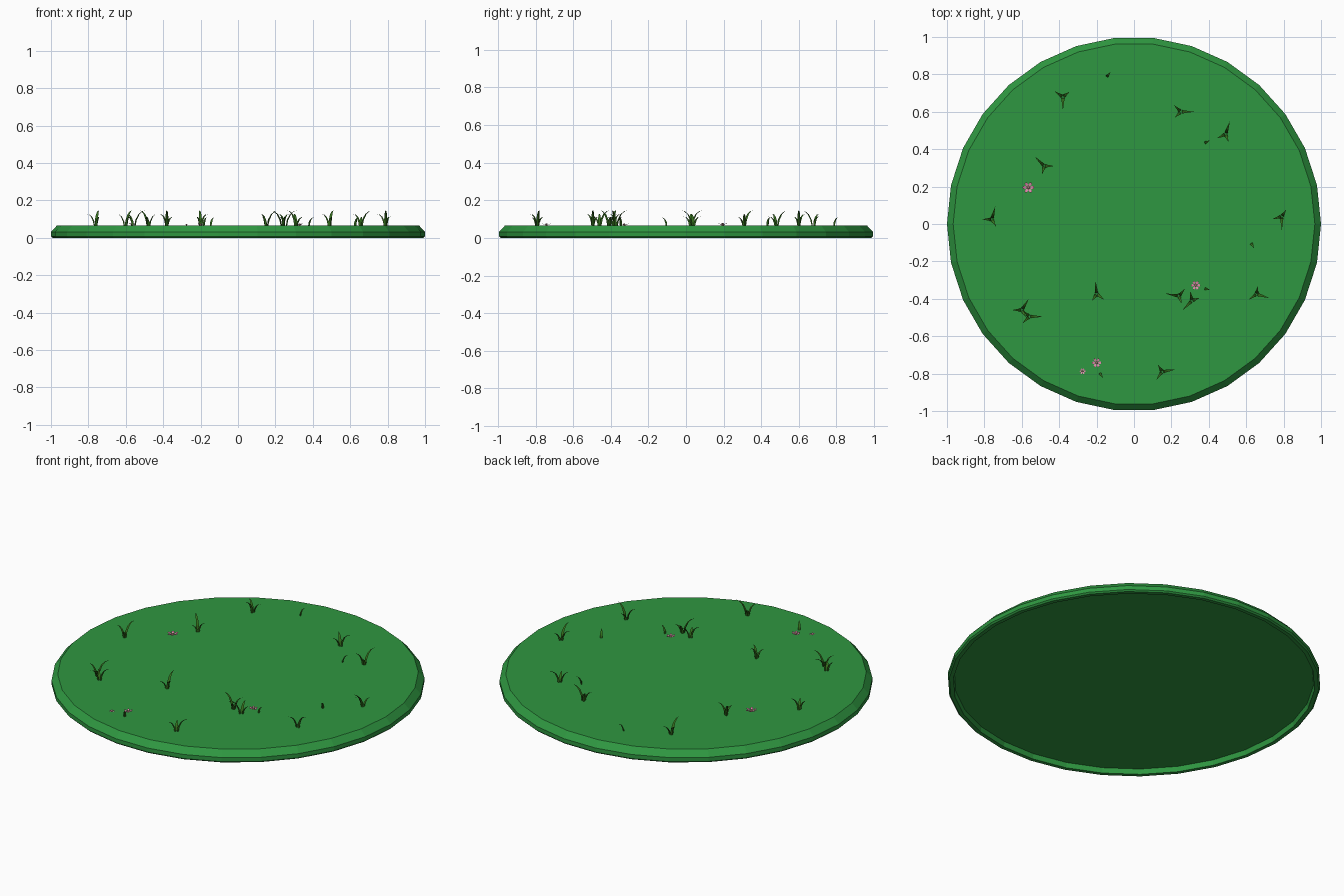
import bpy, bmesh, math
from mathutils import Vector

if "Cube" in bpy.data.objects:
    bpy.data.objects.remove(bpy.data.objects["Cube"])

TOP = 0.067


def material(name, col):
    m = bpy.data.materials.new(name)
    m.diffuse_color = (*col, 1)
    m.use_nodes = True
    m.node_tree.nodes["Principled BSDF"].inputs["Base Color"].default_value = m.diffuse_color
    return m


GREEN = material("turf_green", (0.028, 0.31, 0.052))
GRASS = material("grass_green", (0.035, 0.16, 0.012))
PINK = material("petal_pink", (0.75, 0.25, 0.42))
CORE = material("flower_core", (0.7, 0.35, 0.3))


def finish(name, bm, mats):
    bmesh.ops.recalc_face_normals(bm, faces=bm.faces)
    me = bpy.data.meshes.new(name)
    bm.to_mesh(me)
    bm.free()
    for m in mats:
        me.materials.append(m)
    ob = bpy.data.objects.new(name, me)
    bpy.context.collection.objects.link(ob)
    return ob


# Ground disc: 30-sided, bevelled top edge, shallow recess below
bm = bmesh.new()
N = 30
profile = [(0.967, TOP), (1.0, 0.032), (1.0, 0.008), (0.992, 0), (0.97, 0), (0.965, 0.03)]
rings = [[bm.verts.new((r * math.cos(math.tau * i / N), r * math.sin(math.tau * i / N), z))
          for i in range(N)] for r, z in profile]
for a, b in zip(rings, rings[1:]):
    for i in range(N):
        j = (i + 1) % N
        bm.faces.new((a[i], a[j], b[j], b[i]))
bm.faces.new(rings[0])
bm.faces.new(rings[-1])
finish("ground_disc", bm, [GREEN])


def blade(bm, x, y, angle, reach, height, width):
    """Three-sided tapering blade that arcs outwards."""
    out = Vector((math.cos(angle), math.sin(angle), 0))
    side = Vector((-out.y, out.x, 0))
    base = Vector((x, y, TOP - 0.004))
    prev = None
    for t, h, w in ((0.08, 0, 0.8), (0.16, 0.4, 1), (0.38, 0.75, 0.75), (0.65, 0.94, 0.45)):
        c = base + out * reach * t + Vector((0, 0, height * h))
        ring = [bm.verts.new(c + side * w * width / 2),
                bm.verts.new(c - side * w * width / 2),
                bm.verts.new(c + out * w * width * 0.45)]
        if prev:
            for i in range(3):
                j = (i + 1) % 3
                bm.faces.new((prev[i], prev[j], ring[j], ring[i]))
        else:
            bm.faces.new(ring)
        prev = ring
    tip = bm.verts.new(base + out * reach + Vector((0, 0, height)))
    for i in range(3):
        bm.faces.new((prev[i], prev[(i + 1) % 3], tip))


# Grass tufts: x, y, then the directions of long, middle and short blade
tufts = [(-.38, .68, 270, 146, 37), (.25, .60, 0, 135, 225), (.49, .48, 72, 205, 290),
         (-.48, .31, 135, 0, 255), (-.76, .025, 75, 180, 300), (.79, .04, 270, 195, 57),
         (-.20, -.375, 95, -35, 235), (.24, -.385, 170, 50, -70), (.31, -.41, 225, 100, 20),
         (.655, -.375, -17, 215, 80), (-.60, -.46, 58, 180, -60), (-.56, -.495, 0, 225, 135),
         (.15, -.79, 10, 235, 120)]
bm = bmesh.new()
for x, y, *dirs in tufts:
    for d, (reach, h) in zip(dirs, ((0.072, 0.084), (0.052, 0.065), (0.045, 0.05))):
        blade(bm, x, y, math.radians(d), reach, h, 0.017)
finish("grass_tufts", bm, [GRASS])

# Single blades
bm = bmesh.new()
for x, y, d in ((-.148, .785, 50), (.375, .432, 25), (.625, -.10, -60),
                (.375, -.345, -15), (-.185, -.795, -55)):
    blade(bm, x, y, math.radians(d), 0.035, 0.046, 0.015)
finish("single_blades", bm, [GRASS])

# Flowers: six upturned petals around a small core
bm = bmesh.new()
for x, y, r in ((-.565, .195, .031), (.33, -.328, .025), (-.20, -.742, .025), (-.275, -.787, .016)):
    for k in range(6):
        a = math.tau * k / 6

        def p(rad, da, z):
            return bm.verts.new((x + r * rad * math.cos(a + da),
                                 y + r * rad * math.sin(a + da), TOP + r * z))
        bm.faces.new((p(.1, 0, .12), p(.62, -.42, .22), p(.92, -.25, .32),
                      p(1, 0, .35), p(.92, .25, .32), p(.62, .42, .22)))
    core = [[bm.verts.new((x + r * q * math.cos(math.tau * k / 8),
                           y + r * q * math.sin(math.tau * k / 8), TOP + r * z))
             for k in range(8)] for q, z in ((.2, -.05), (.28, .25), (.15, .36))]
    for a, b in zip(core, core[1:]):
        for k in range(8):
            bm.faces.new((a[k], a[(k + 1) % 8], b[(k + 1) % 8], b[k])).material_index = 1
    bm.faces.new(core[-1]).material_index = 1
finish("flowers", bm, [PINK, CORE])
